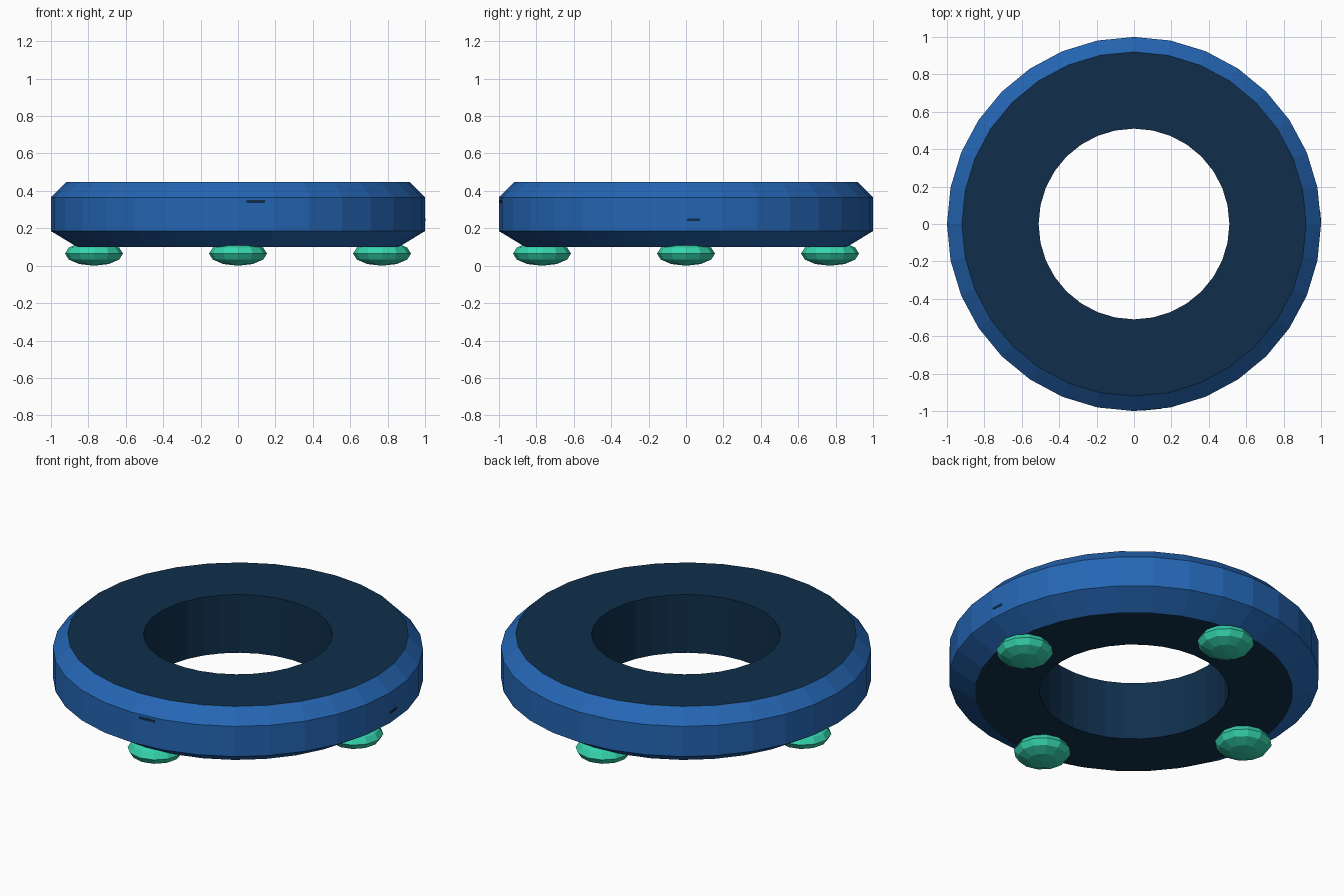
import bpy, bmesh, math
from mathutils import Matrix, Vector

if "Cube" in bpy.data.objects:
    bpy.data.objects.remove(bpy.data.objects["Cube"])

SIDES = 32


def material(name, rgb):
    m = bpy.data.materials.new(name)
    m.diffuse_color = (*rgb, 1)
    m.use_nodes = True
    m.node_tree.nodes["Principled BSDF"].inputs["Base Color"].default_value = m.diffuse_color
    return m


blue = material("blue", (0.018, 0.133, 0.456))
navy = material("dark navy", (0.005, 0.028, 0.072))
green = material("sea green", (0.035, 0.66, 0.42))


def finish(bm, name, mats):
    bmesh.ops.recalc_face_normals(bm, faces=bm.faces)
    me = bpy.data.meshes.new(name)
    bm.to_mesh(me)
    bm.free()
    for m in mats:
        me.materials.append(m)
    ob = bpy.data.objects.new(name, me)
    bpy.context.collection.objects.link(ob)
    return ob


# Ring body: closed profile (radius, z) spun around z
profile = [(0.51, 0.10), (0.86, 0.10), (1.0, 0.185),
           (1.0, 0.365), (0.92, 0.447), (0.51, 0.447)]
bm = bmesh.new()
rings = []
for i in range(SIDES):
    a = 2 * math.pi * i / SIDES
    rings.append([bm.verts.new((r * math.cos(a), r * math.sin(a), z)) for r, z in profile])
n = len(profile)
for i in range(SIDES):
    p, q = rings[i], rings[(i + 1) % SIDES]
    for k in range(n):
        f = bm.faces.new((p[k], q[k], q[(k + 1) % n], p[(k + 1) % n]))
        # outer wall and bevels are blue, top, bottom and bore are navy
        f.material_index = 0 if k in (1, 2, 3) else 1
finish(bm, "ring_body", [blue, navy])

# Four flattened ball feet under the ring
for i, name in enumerate(("right", "back", "left", "front")):
    a = i * math.pi / 2
    bm = bmesh.new()
    bmesh.ops.create_uvsphere(bm, u_segments=12, v_segments=6, radius=1)
    bmesh.ops.transform(
        bm, verts=bm.verts,
        matrix=Matrix.Translation((0.77 * math.cos(a), 0.77 * math.sin(a), 0.065))
        @ Matrix.Diagonal((0.155, 0.155, 0.065, 1)))
    finish(bm, name + "_foot", [green])

# Small dark scuffs lying on the flat facets of the outer wall
for name, facet, along, z, w, h in (("front_scuff", 24, 0.095, 0.343, 0.10, 0.014),
                                    ("right_scuff", 0, 0.04, 0.245, 0.07, 0.014)):
    a0, a1 = (2 * math.pi * (facet + d) / SIDES for d in (0, 1))
    p = Vector((math.cos(a0), math.sin(a0), 0))
    t = (Vector((math.cos(a1), math.sin(a1), 0)) - p).normalized()
    out = t.cross(Vector((0, 0, 1)))
    frame = Matrix((t, out, Vector((0, 0, 1)))).transposed().to_4x4()
    frame.translation = p + t * along + Vector((0, 0, z))
    bm = bmesh.new()
    bmesh.ops.create_cube(bm, size=1)
    bmesh.ops.transform(bm, verts=bm.verts, matrix=frame @ Matrix.Diagonal((w, 0.004, h, 1)))
    finish(bm, name, [navy])
